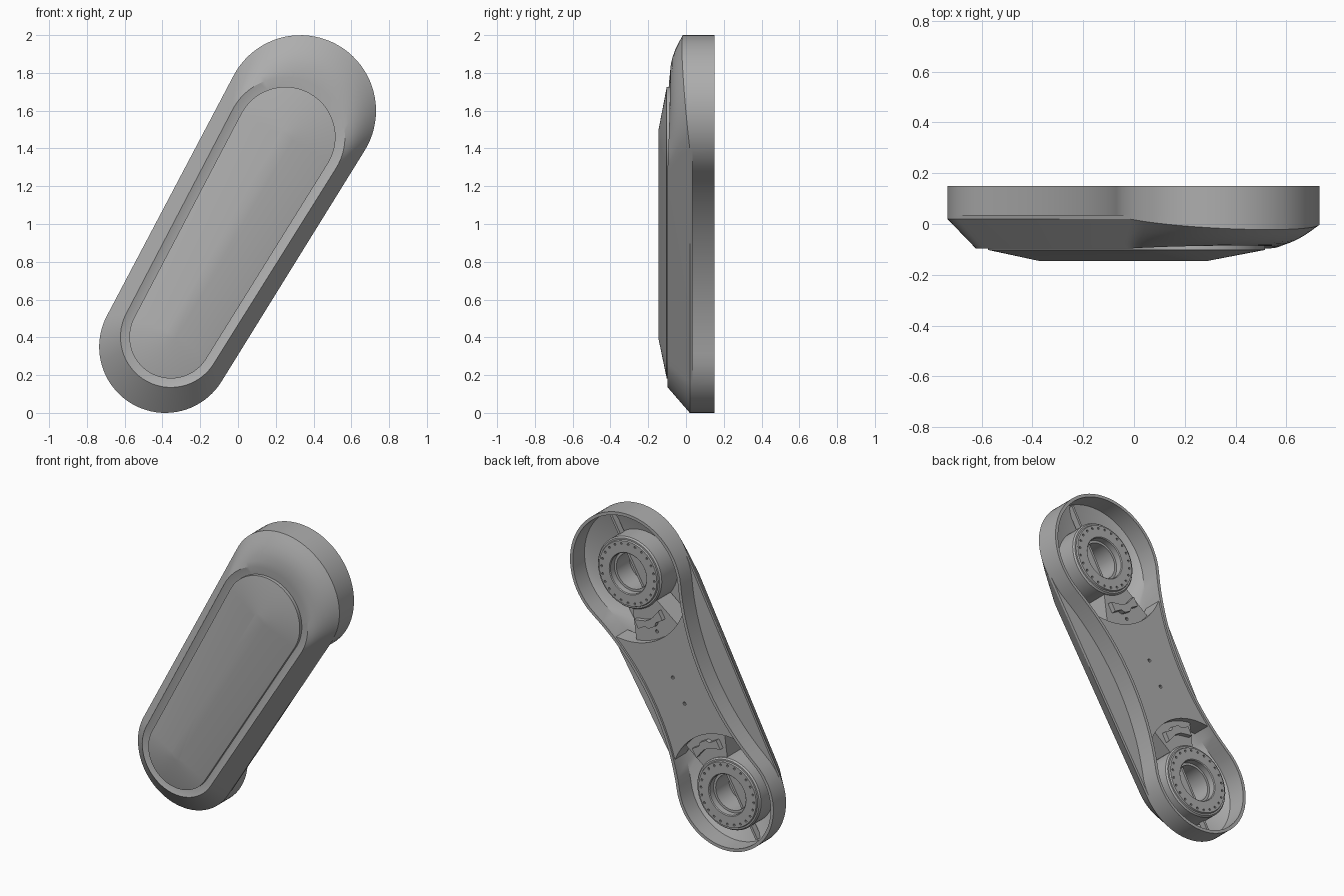
import bpy, bmesh, math

if "Cube" in bpy.data.objects:
    bpy.data.objects.remove(bpy.data.objects["Cube"])

grey = bpy.data.materials.new("mid_grey")
grey.use_nodes = True
colour = (0.42, 0.42, 0.42, 1)
grey.diffuse_color = colour
grey.node_tree.nodes["Principled BSDF"].inputs["Base Color"].default_value = colour

# Arm frame: u runs up the tilted axis from the lower joint, v goes across it
TILT = math.radians(29.8)
SA, CA = math.sin(TILT), math.cos(TILT)
SPAN, R_LOW, R_UP = 1.44, 0.35, 0.40
WAIST_U, WAIST_V, WAIST_R = 0.655, 1.73, 1.5


def world(u, v, y):
    return (-0.385 + u * SA + v * CA, y, 0.35 + u * CA - v * SA)


def finish(bm, name, smooth=True):
    bmesh.ops.remove_doubles(bm, verts=bm.verts, dist=0.0002)
    bmesh.ops.recalc_face_normals(bm, faces=bm.faces)
    mesh = bpy.data.meshes.new(name)
    bm.to_mesh(mesh)
    bm.free()
    mesh.materials.append(grey)
    ob = bpy.data.objects.new(name, mesh)
    bpy.context.scene.collection.objects.link(ob)
    bpy.ops.object.select_all(action="DESELECT")
    ob.select_set(True)
    bpy.context.view_layer.objects.active = ob
    if smooth:
        bpy.ops.object.shade_smooth_by_angle(angle=math.radians(25))
    return ob


def add_loft(bm, rings, capped=True):
    rows = [[bm.verts.new(world(*p)) for p in ring] for ring in rings]
    n = len(rows[0])
    pairs = list(zip(rows, rows[1:]))
    if not capped:
        pairs.append((rows[-1], rows[0]))
    for a, b in pairs:
        for i in range(n):
            j = (i + 1) % n
            bm.faces.new((a[i], a[j], b[j], b[i]))
    if capped:
        bm.faces.new(rows[0])
        bm.faces.new(rows[-1])


def loft(name, rings, capped=True):
    bm = bmesh.new()
    add_loft(bm, rings, capped)
    return finish(bm, name)


def circle(u, r, y, n=48, v=0):
    turn = math.tau / n
    return [(u + r * math.cos(i * turn), v + r * math.sin(i * turn), y) for i in range(n)]


def prism(name, points, y0, y1):
    return loft(name, [[(u, v, y) for u, v in points] for y in (y0, y1)])


def cut_holes(ob, spots, r, y0, y1):
    bm = bmesh.new()
    for u, v in spots:
        add_loft(bm, [circle(u, r, y, 10, v) for y in (y0, y1)])
    cutter = finish(bm, "hole_cutter", False)
    cutter.hide_render = True
    mod = ob.modifiers.new("holes", "BOOLEAN")
    mod.object = cutter
    mod.operation = "DIFFERENCE"
    mod.solver = "EXACT"
    bpy.context.view_layer.objects.active = ob
    bpy.ops.object.modifier_apply(modifier=mod.name)
    bpy.data.objects.remove(cutter)


def waist(u, d):
    """Half width of the hourglass outline, inset by d."""
    lo, up = R_LOW - d, R_UP - d
    u_lo = WAIST_U * lo / (WAIST_R + R_LOW)
    u_up = SPAN - (SPAN - WAIST_U) * up / (WAIST_R + R_UP)
    if u < u_lo:
        return math.sqrt(lo * lo - u * u)
    if u > u_up:
        return math.sqrt(up * up - (u - SPAN) ** 2)
    return WAIST_V - math.sqrt((WAIST_R + d) ** 2 - (u - WAIST_U) ** 2)


ARC, SIDE = 40, 28


def capsule(u0, r0, u1, r1, y, inset=None):
    """Two arcs joined by straight sides, or by hourglass sides."""
    th = math.acos((r0 - r1) / (u1 - u0))
    up = [-th + 2 * th * i / ARC for i in range(ARC + 1)]
    down = [th + 2 * (math.pi - th) * i / ARC for i in range(ARC + 1)]
    top = [(u1 + r1 * math.cos(a), r1 * math.sin(a)) for a in up]
    bottom = [(u0 + r0 * math.cos(a), r0 * math.sin(a)) for a in down]

    def side(a, b, sign):
        pts = []
        for i in range(1, SIDE):
            t = i / SIDE
            u, v = a[0] + (b[0] - a[0]) * t, a[1] + (b[1] - a[1]) * t
            pts.append((u, v if inset is None else sign * waist(u, inset)))
        return pts

    ring = top + side(top[-1], bottom[0], 1) + bottom + side(bottom[-1], top[0], -1)
    return [(u, v, y) for u, v in ring]


def hourglass(y, d=0.0):
    return capsule(0, R_LOW - d, SPAN, R_UP - d, y, d)


# Shell: hourglass rim, straight-sided belly, chamfer that swells at the upper end
swell = [max(0.0, (u - SPAN) / R_UP) for u, v, y in capsule(0, R_LOW, SPAN, R_UP, 0)]
edge = [(u, v, 0.02 - 0.042 * s) for (u, v, y), s in zip(capsule(0, R_LOW, SPAN, R_UP, 0), swell)]
lip = [(u, v, -0.097 + 0.012 * s) for (u, v, y), s in zip(capsule(0.06, 0.267, 1.28, 0.315, 0), swell)]
chamfer = []
for k in range(1, 6):
    t = k / 6
    chamfer.append([tuple(a + (b - a) * t for a, b in zip(p, q)) for p, q in zip(edge, lip)])
    chamfer[-1] = [(u, v, y - 0.02 * s * math.sin(math.pi * t))
                   for (u, v, y), s in zip(chamfer[-1], swell)]
loft("shell", [
    capsule(0.06, 0.22, 1.28, 0.265, -0.055),
    hourglass(0.03, 0.02), hourglass(0.15, 0.02),
    hourglass(0.15), hourglass(0.035),
    capsule(0, R_LOW, SPAN, R_UP, 0.035), edge, *chamfer, lip,
    capsule(0.06, 0.222, 1.28, 0.267, -0.08)])

# Raised front panel with a soft ridge
loft("front_panel", [
    capsule(0.06, 0.22, 1.28, 0.265, -0.07),
    capsule(0.06, 0.22, 1.28, 0.265, -0.102),
    capsule(0.08, 0.03, 1.28, 0.04, -0.145)])

# Back plate, with ends scooped around both joints
CUT_LOW, CUT_UP, GAP = 0.39, 0.43, 0.022
stations = [i * SPAN / 200 for i in range(201)]
flank = [(u, waist(u, GAP)) for u in stations]
flank = [p for p in flank if math.hypot(*p) > CUT_LOW and math.hypot(p[0] - SPAN, p[1]) > CUT_UP][::4]


def scoop(centre, r, end, sign):
    a = math.atan2(end[1], abs(end[0] - centre))
    angles = [a - 2 * a * i / 20 for i in range(1, 20)]
    return [(centre + sign * r * math.cos(t), r * math.sin(t)) for t in angles]


outline = flank + scoop(SPAN, CUT_UP, flank[-1], -1)
outline += [(u, -v) for u, v in reversed(flank)]
outline += [(u, -v) for u, v in scoop(0, CUT_LOW, flank[0], 1)]
plate = prism("back_plate", outline, 0.02, 0.14)
cut_holes(plate, [(0.6, 0), (0.77, 0)], 0.011, 0.1, 0.2)

# Joint at each end: bolt ring, tongue and retaining clip
for label, centre, sign in (("lower", 0, 1), ("upper", SPAN, -1)):
    profile = [(0.23, -0.06), (0.23, 0.105), (0.222, 0.115), (0.212, 0.115), (0.208, 0.125),
               (0.135, 0.125), (0.13, 0.12), (0.13, 0.08), (0.115, 0.08), (0.115, -0.06)]
    ring = loft(label + "_joint_ring", [circle(centre, r, y) for r, y in profile], False)
    spots = [(centre + 0.19 * math.cos(i * math.tau / 24), 0.19 * math.sin(i * math.tau / 24))
             for i in range(24)]
    cut_holes(ring, spots, 0.007, 0.09, 0.2)

    def place(points):
        return [(centre + sign * u, v) for u, v in points]

    tongue = prism(label + "_tongue", place([(0.21, -0.1), (0.21, 0.1), (0.43, 0.19), (0.43, -0.19)]),
                   -0.04, 0.1)
    if label == "upper":
        cut_holes(tongue, place([(0.385, 0)]), 0.011, 0.06, 0.2)
    half = [(0.27, 0.1), (0.33, 0.1), (0.33, 0.045), (0.35, 0.025)]
    back = [(0.3, 0.02), (0.29, 0.05)]
    clip = half + [(u, -v) for u, v in reversed(half)]
    clip += [(u, -v) for u, v in reversed(back)] + back
    prism(label + "_clip", place(clip), 0.09, 0.13)

    # Stiffening rib along the axis at the end of the shell
    reach = (R_LOW if sign > 0 else R_UP) - 0.03
    prism(label + "_rib", place([(-reach, -0.008), (-reach, 0.008), (0.2, 0.008), (0.2, -0.008)]),
          0.01, 0.05)
    prism(label + "_rib_foot", place([(-0.12, -0.008), (-0.12, 0.008), (0.2, 0.008), (0.2, -0.008)]),
          -0.06, 0.02)
